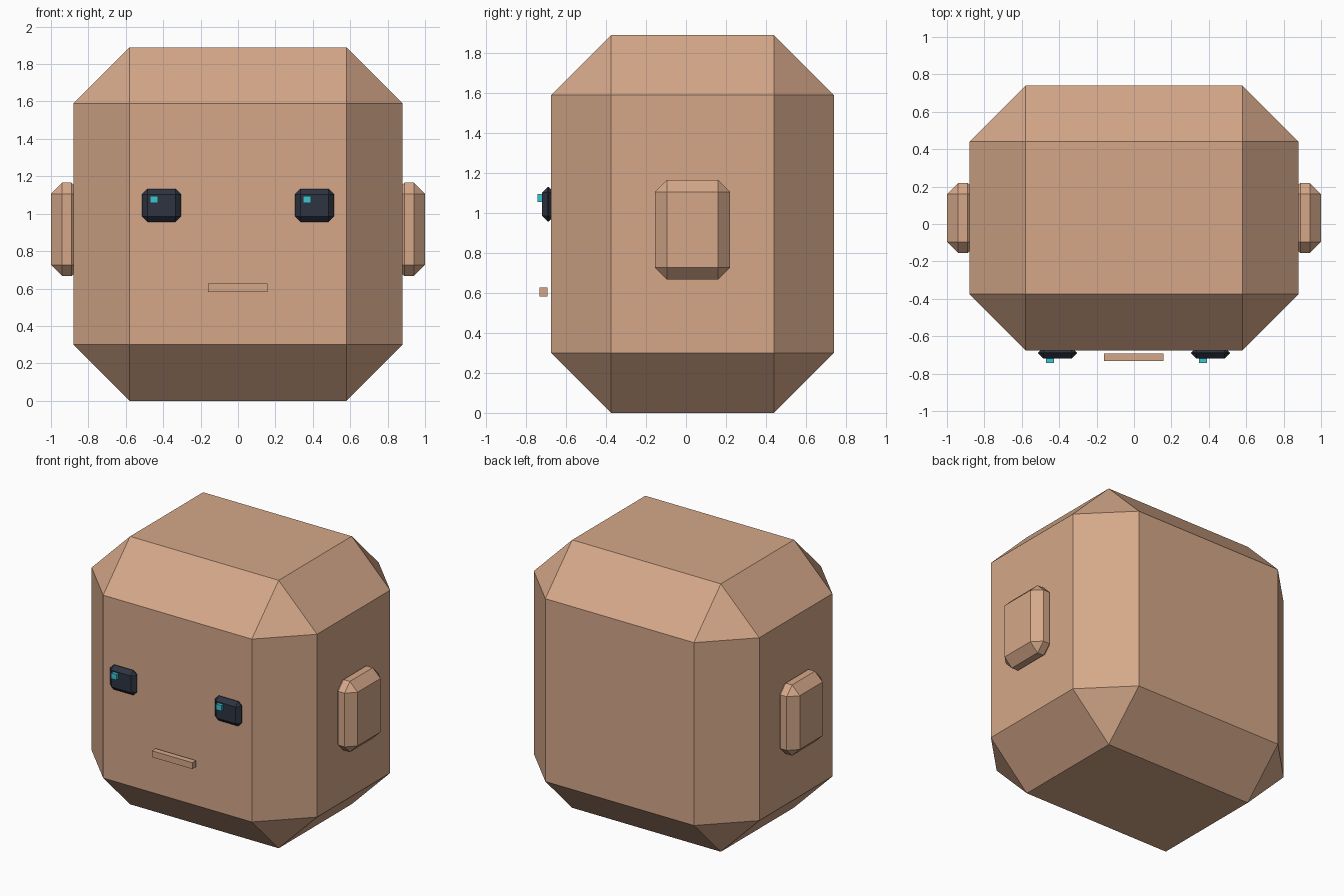
import bpy
import bmesh
from mathutils import Vector

if "Cube" in bpy.data.objects:
    bpy.data.objects.remove(bpy.data.objects["Cube"])


def material(name, color):
    mat = bpy.data.materials.new(name)
    mat.diffuse_color = (*color, 1.0)
    mat.use_nodes = True
    mat.node_tree.nodes["Principled BSDF"].inputs["Base Color"].default_value = mat.diffuse_color
    return mat


skin = material("skin", (0.66, 0.39, 0.25))
dark = material("dark", (0.026, 0.034, 0.053))
cyan = material("cyan", (0.045, 0.56, 0.65))


def box(name, low, high, mat, chamfer=0.0):
    """Box between two corners with optional flat chamfer on all edges."""
    low, high = Vector(low), Vector(high)
    bm = bmesh.new()
    bmesh.ops.create_cube(bm, size=1.0)
    bmesh.ops.scale(bm, vec=high - low, verts=bm.verts)
    if chamfer:
        bmesh.ops.bevel(bm, geom=bm.edges[:], offset=chamfer,
                        offset_type='OFFSET', segments=1, affect='EDGES')
    mesh = bpy.data.meshes.new(name)
    bm.to_mesh(mesh)
    bm.free()
    mesh.materials.append(mat)
    obj = bpy.data.objects.new(name, mesh)
    obj.location = (low + high) / 2
    bpy.context.collection.objects.link(obj)
    return obj


# Head block
box("head", (-0.88, -0.675, 0), (0.88, 0.74, 1.89), skin, 0.3)

# Mouth bar, floating just off the face
box("mouth", (-0.16, -0.733, 0.582), (0.157, -0.692, 0.627), skin)

for side, s in (("left", -1), ("right", 1)):
    # Ear, partly sunk into the head
    x0, x1 = sorted((s * 0.83, s * 1.0))
    box(side + "_ear", (x0, -0.155, 0.667), (x1, 0.22, 1.166), skin, 0.06)

    # Eye
    x = s * 0.409
    box(side + "_eye", (x - 0.104, -0.72, 0.957), (x + 0.104, -0.66, 1.131), dark, 0.028)

    # Eye highlight, on the same side of both eyes
    box(side + "_eye_highlight", (x - 0.061, -0.742, 1.056),
        (x - 0.02, -0.702, 1.096), cyan)
